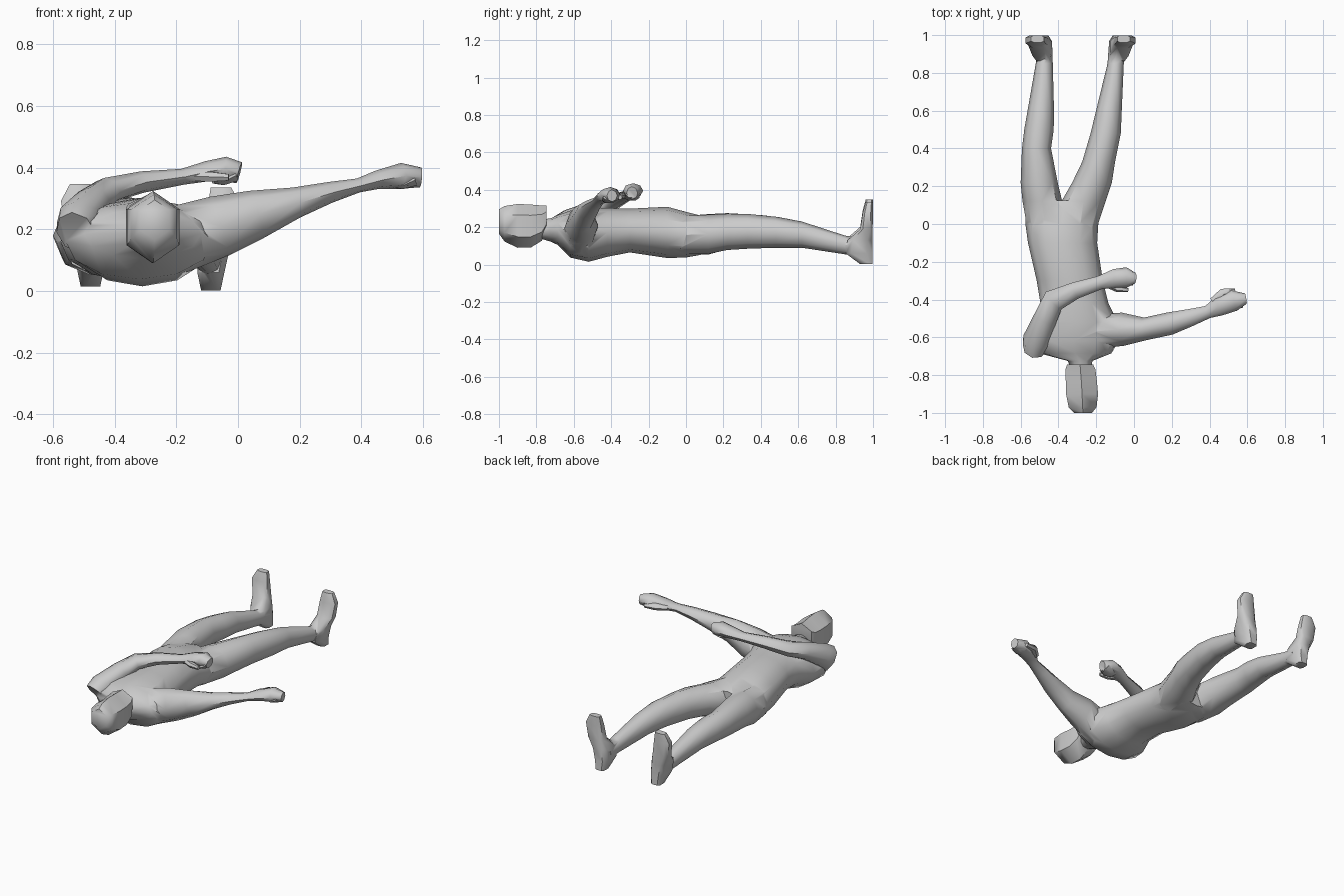
import bpy, bmesh
from math import sin, cos, pi
from mathutils import Vector


def loft(name, rings, n=8, axis=None, up=(0, 0, 1), phase=0.0, power=1.0):
    """Closed tube through rings (x, y, z, half width, half height)."""
    bm = bmesh.new()
    pts = [Vector(r[:3]) for r in rings]
    loops = []
    for i, r in enumerate(rings):
        t = Vector(axis) if axis else (pts[min(i + 1, len(pts) - 1)] - pts[max(i - 1, 0)]).normalized()
        side = t.cross(Vector(up)).normalized()
        top = side.cross(t)
        loop = []
        for k in range(n):
            a = phase + 2 * pi * k / n
            c, s = cos(a), sin(a)
            c = abs(c) ** power * (1 if c > 0 else -1)
            s = abs(s) ** power * (1 if s > 0 else -1)
            loop.append(bm.verts.new(pts[i] + side * c * r[3] + top * s * r[4]))
        loops.append(loop)
    for a, b in zip(loops, loops[1:]):
        for k in range(n):
            bm.faces.new((a[k], a[(k + 1) % n], b[(k + 1) % n], b[k]))
    bm.faces.new(loops[0])
    bm.faces.new(loops[-1])
    bmesh.ops.recalc_face_normals(bm, faces=bm.faces)
    me = bpy.data.meshes.new(name)
    bm.to_mesh(me)
    bm.free()
    ob = bpy.data.objects.new(name, me)
    bpy.context.collection.objects.link(ob)
    return ob


def activate(ob):
    bpy.ops.object.select_all(action='DESELECT')
    ob.select_set(True)
    bpy.context.view_layer.objects.active = ob


Y = (0, 1, 0)

# Torso with neck, lying on its back
body = loft("body", [
    (-.28, -.78, .19, .05, .05), (-.285, -.725, .185, .065, .062),
    (-.31, -.685, .185, .19, .08), (-.32, -.62, .163, .24, .125),
    (-.31, -.52, .158, .225, .143), (-.315, -.42, .172, .18, .13),
    (-.34, -.30, .182, .175, .117), (-.378, -.10, .172, .183, .137),
    (-.382, 0, .16, .193, .122), (-.375, .08, .157, .20, .105),
    (-.378, .125, .157, .15, .085)], 12, Y)

parts = []
# Legs
parts.append(loft("leg_a", [
    (-.478, -.03, .158, .085, .10), (-.485, .12, .162, .105, .108),
    (-.502, .22, .178, .098, .097), (-.516, .40, .178, .077, .087),
    (-.503, .50, .173, .078, .08), (-.492, .62, .16, .068, .07),
    (-.475, .85, .105, .045, .05), (-.475, .94, .095, .042, .045)], 8, Y))
parts.append(loft("leg_b", [
    (-.285, -.03, .158, .085, .10), (-.267, .12, .162, .117, .105),
    (-.222, .22, .175, .105, .097), (-.187, .33, .178, .087, .093),
    (-.15, .48, .173, .08, .083), (-.13, .62, .16, .066, .07),
    (-.097, .85, .105, .043, .05), (-.092, .94, .095, .042, .045)], 8, Y))

# Feet, soles facing +y, mirrored about the line between them
for side, lift in ((1, 0), (-1, .012)):
    parts.append(loft("foot", [
        (-.283 + side * dx, y, z + lift, w, h) for dx, y, z, w, h in (
            (.195, .965, .002, .033, .035), (.195, .925, .06, .046, .075),
            (.205, .93, .13, .052, .07), (.225, .965, .19, .054, .035),
            (.238, .972, .28, .055, .028), (.228, .98, .335, .035, .02))],
        8, (0, 0, 1), Y, pi / 8, .6))

# Outstretched arm, hand, thumb and curled fingers
parts.append(loft("arm_out", [
    (-.20, -.57, .165, .09, .11), (-.06, -.557, .21, .088, .10),
    (.06, -.555, .248, .06, .08), (.19, -.527, .287, .06, .05),
    (.30, -.495, .32, .046, .034), (.39, -.466, .342, .034, .023),
    (.45, -.435, .36, .052, .03), (.53, -.405, .373, .056, .042),
    (.592, -.395, .368, .028, .032)]))
parts.append(loft("thumb_out", [
    (.42, -.41, .355, .022, .016), (.47, -.363, .365, .022, .02),
    (.535, -.352, .36, .012, .013)], 6))
parts.append(loft("fingers_out", [
    (.57, -.405, .36, .04, .022), (.53, -.41, .342, .04, .014),
    (.50, -.415, .345, .03, .01)], 6))

# Arm folded across the chest, with hand, thumb and curled fingers
parts.append(loft("arm_folded", [
    (-.525, -.655, .19, .065, .085), (-.515, -.615, .225, .075, .075),
    (-.47, -.50, .288, .062, .052), (-.425, -.405, .325, .062, .043),
    (-.31, -.352, .353, .045, .035), (-.18, -.31, .37, .036, .026),
    (-.10, -.288, .388, .05, .033), (-.04, -.283, .395, .054, .04),
    (.004, -.288, .383, .03, .035)]))
parts.append(loft("thumb_folded", [
    (-.14, -.315, .372, .022, .018), (-.085, -.342, .37, .02, .018),
    (-.03, -.35, .368, .01, .012)], 6))
parts.append(loft("fingers_folded", [
    (-.01, -.285, .375, .04, .022), (-.05, -.29, .355, .04, .014),
    (-.08, -.295, .357, .03, .01)], 6))

# Merge the limbs into one skin
for p in parts:
    m = body.modifiers.new("union", 'BOOLEAN')
    m.operation, m.solver, m.object = 'UNION', 'EXACT', p
    activate(body)
    bpy.ops.object.modifier_apply(modifier=m.name)
    bpy.data.objects.remove(p)

# Six-sided head, face up
head = loft("head", [
    (-.27, -1.0, .23, .055, .065), (-.272, -.97, .218, .085, .095),
    (-.275, -.90, .207, .098, .117), (-.279, -.83, .206, .095, .115),
    (-.284, -.77, .222, .092, .094), (-.285, -.745, .25, .08, .065)],
    6, Y, phase=pi / 2)

# Smooth shading with only hard creases kept
for ob in (body, head):
    activate(ob)
    bpy.ops.object.shade_smooth_by_angle(angle=.95)
